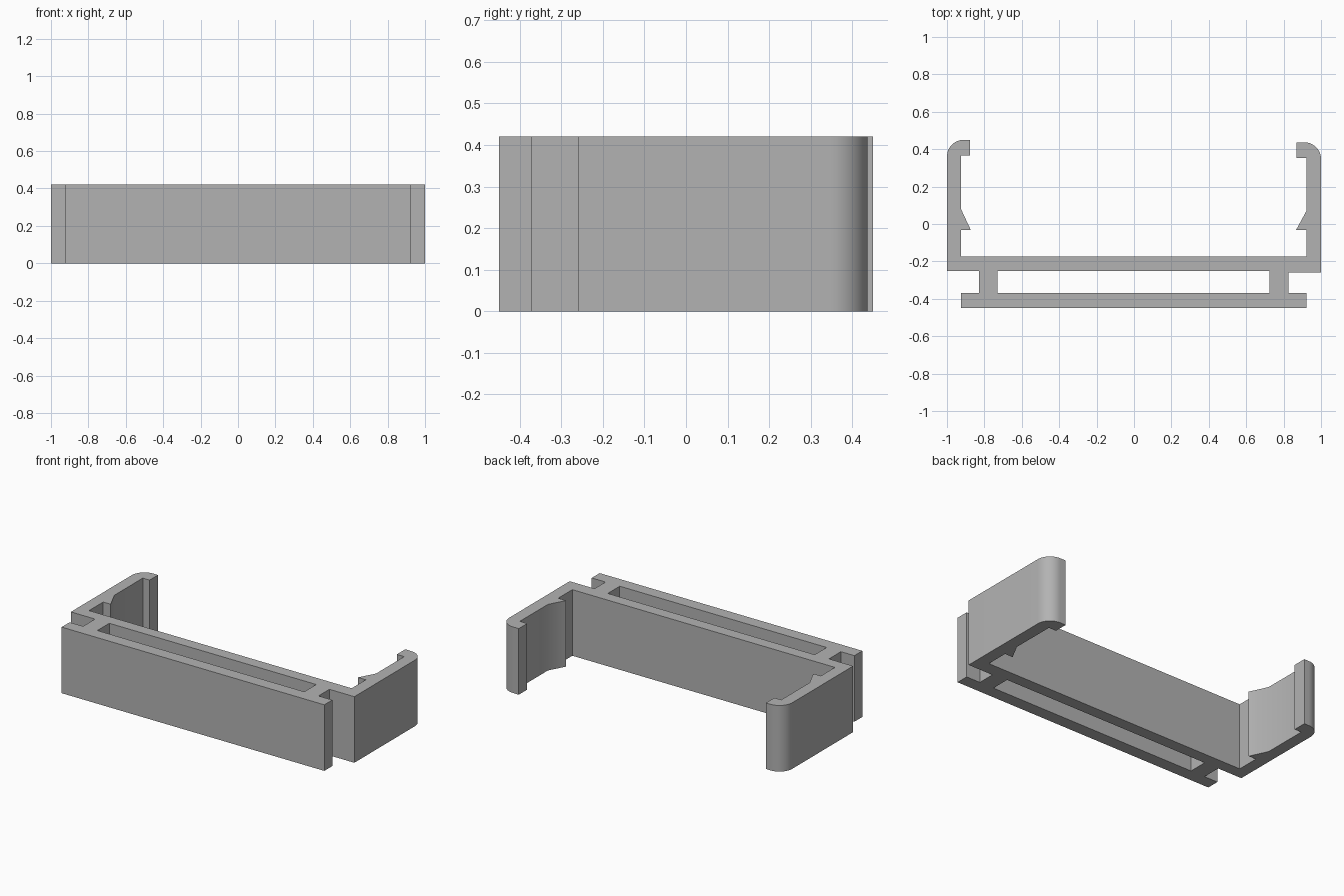
import bpy
import math

cube = bpy.data.objects.get("Cube")
if cube:
    bpy.data.objects.remove(cube, do_unlink=True)

HEIGHT = 0.42

grey = bpy.data.materials.new("plain grey")
grey.use_nodes = True
colour = (0.45, 0.45, 0.45, 1)
grey.diffuse_color = colour
grey.node_tree.nodes["Principled BSDF"].inputs["Base Color"].default_value = colour


def arm(side, top, lip, inner, tip, barb_top, foot):
    """Outline of one clip arm, from its foot up the outside to its inner root."""
    radius = 0.09
    points = [(side, foot)]
    # rounded outer corner of the hook
    for i in range(13):
        a = math.radians(90 * i / 12)
        points.append((side * (1 - radius + radius * math.cos(a)),
                       top - radius + radius * math.sin(a)))
    # hook lip, then the sloped barb, then the root of the arm
    points += [(side * lip, top), (side * lip, top - 0.085),
               (side * inner, top - 0.085), (side * inner, barb_top),
               (side * tip, -0.033), (side * inner, -0.033),
               (side * inner, -0.175)]
    return points


right_arm = arm(-1, 0.45, 0.877, 0.925, 0.872, 0.08, -0.25)
left_arm = arm(1, 0.437, 0.87, 0.922, 0.866, 0.07, -0.26)

# Front plate and stems join the two arms into one closed outline
outline = right_arm + left_arm[::-1] + [
    (0.825, -0.26), (0.825, -0.37), (0.922, -0.37), (0.922, -0.45),
    (-0.925, -0.45), (-0.925, -0.37), (-0.83, -0.37), (-0.83, -0.25)]
slot = [(-0.73, -0.25), (0.725, -0.25), (0.725, -0.37), (-0.73, -0.37)]

# Extruded section with the slot left open
curve = bpy.data.curves.new("clip_bracket", "CURVE")
curve.dimensions = "2D"
curve.fill_mode = "BOTH"
curve.extrude = HEIGHT / 2
for loop in (outline, slot):
    spline = curve.splines.new("POLY")
    spline.points.add(len(loop) - 1)
    for point, (x, y) in zip(spline.points, loop):
        point.co = (x, y, 0, 1)
    spline.use_cyclic_u = True

bracket = bpy.data.objects.new("clip_bracket", curve)
bpy.context.collection.objects.link(bracket)
bracket.location.z = HEIGHT / 2
bpy.ops.object.select_all(action="DESELECT")
bracket.select_set(True)
bpy.context.view_layer.objects.active = bracket
bpy.ops.object.convert(target="MESH")

# Weld caps to walls and shade the rounded corners smooth
bracket = bpy.context.object
bpy.ops.object.mode_set(mode="EDIT")
bpy.ops.mesh.select_all(action="SELECT")
bpy.ops.mesh.remove_doubles(threshold=0.0005)
bpy.ops.mesh.normals_make_consistent(inside=False)
bpy.ops.object.mode_set(mode="OBJECT")
bracket.data.materials.clear()
bracket.data.materials.append(grey)
bpy.ops.object.shade_smooth_by_angle(angle=math.radians(30))
